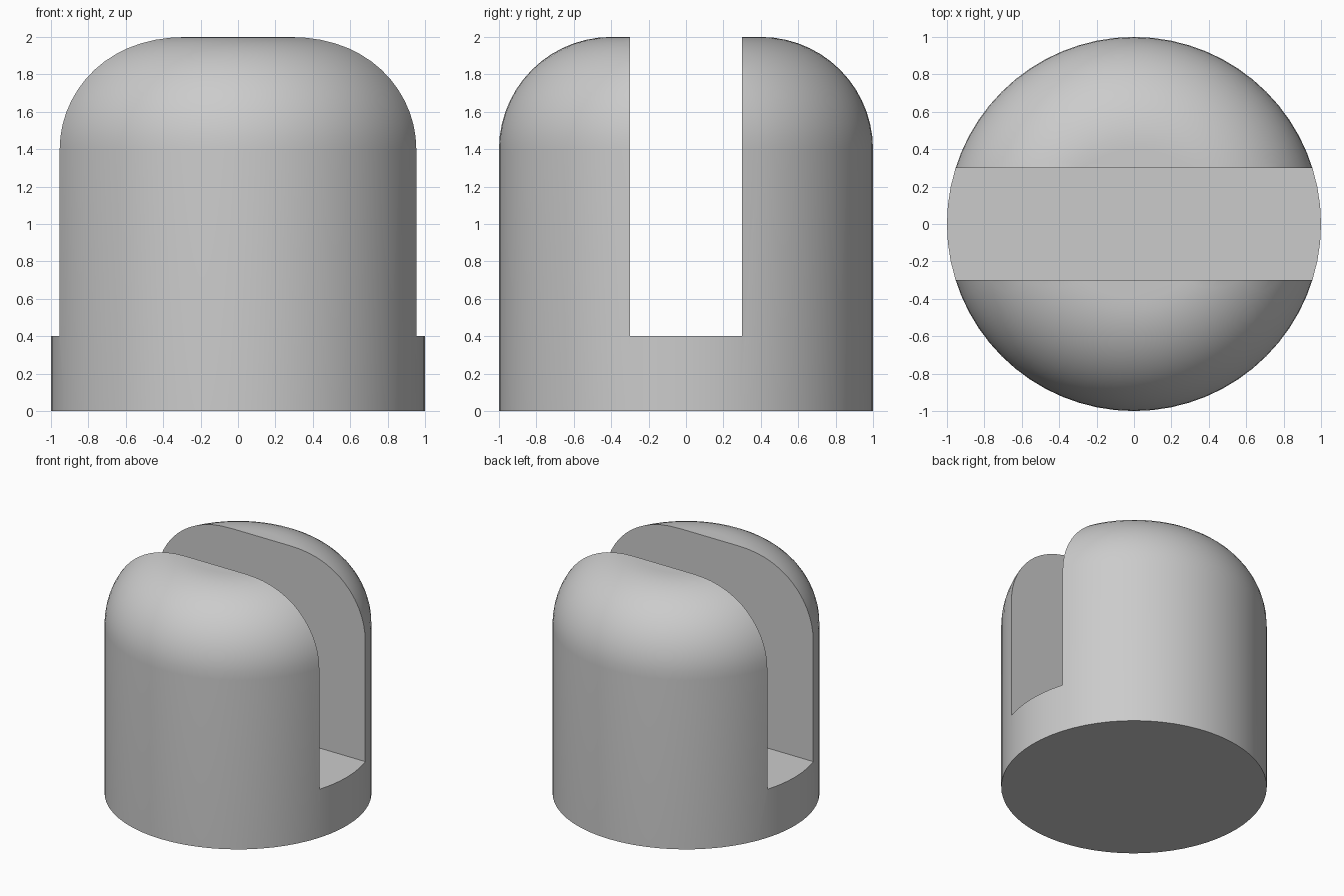
import bpy, bmesh, math

if "Cube" in bpy.data.objects:
    bpy.data.objects.remove(bpy.data.objects["Cube"])

SEGMENTS, ARC_STEPS = 64, 14
RADIUS, HEIGHT, FILLET = 1.0, 2.0, 0.6

# Half profile: base edge, wall, rounded shoulder
profile = [(RADIUS, 0.0)]
for i in range(ARC_STEPS + 1):
    a = math.pi / 2 * i / ARC_STEPS
    profile.append((RADIUS - FILLET + FILLET * math.cos(a),
                    HEIGHT - FILLET + FILLET * math.sin(a)))

# Domed body: revolve the profile and cap both ends
bm = bmesh.new()
rings = [[bm.verts.new((r * math.cos(2 * math.pi * k / SEGMENTS),
                        r * math.sin(2 * math.pi * k / SEGMENTS), z))
          for k in range(SEGMENTS)] for r, z in profile]
for low, high in zip(rings, rings[1:]):
    for k in range(SEGMENTS):
        n = (k + 1) % SEGMENTS
        bm.faces.new((low[k], low[n], high[n], high[k]))
bm.faces.new(rings[0][::-1])
bm.faces.new(rings[-1])
mesh = bpy.data.meshes.new("slotted_cap")
bm.to_mesh(mesh)
bm.free()
body = bpy.data.objects.new("slotted_cap", mesh)
bpy.context.collection.objects.link(body)

# Slot cutter running left to right, from z = 0.4 up through the top
bpy.ops.mesh.primitive_cube_add(size=1, location=(0, 0, 1.4))
cutter = bpy.context.object
cutter.name = "slot_cutter"
cutter.scale = (3, 0.6, 2)
cutter.hide_render = True

# Cut the slot
bpy.ops.object.select_all(action='DESELECT')
body.select_set(True)
bpy.context.view_layer.objects.active = body
cut = body.modifiers.new("slot", 'BOOLEAN')
cut.operation = 'DIFFERENCE'
cut.solver = 'EXACT'
cut.object = cutter
bpy.context.view_layer.update()
bpy.ops.object.modifier_apply(modifier=cut.name)
bpy.data.objects.remove(cutter)

# Smooth walls, crisp slot edges
bpy.ops.object.shade_smooth_by_angle(angle=math.radians(30))
